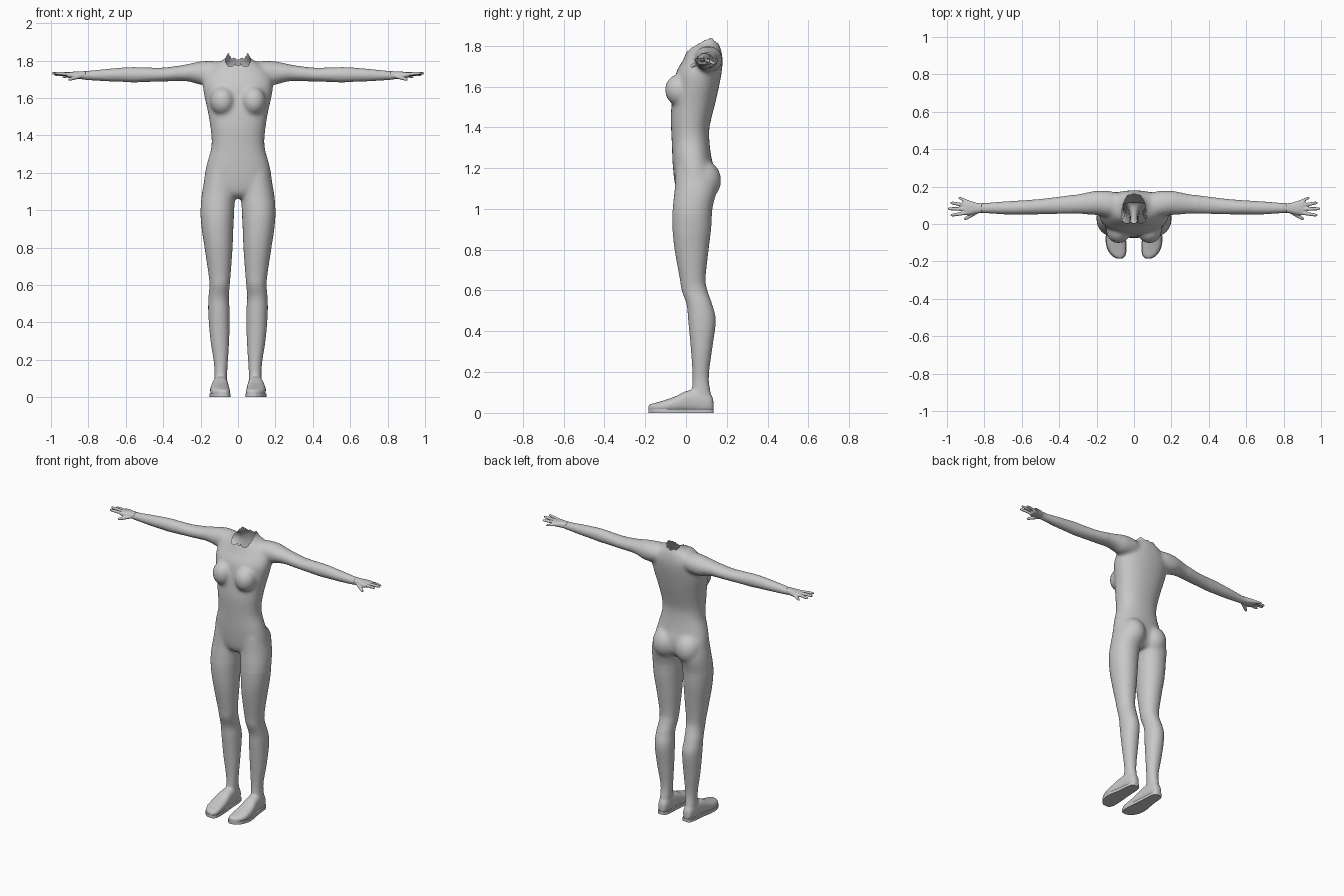
import bpy, bmesh, math
from mathutils import Vector, Matrix

if "Cube" in bpy.data.objects:
    bpy.data.objects.remove(bpy.data.objects["Cube"])

grey = bpy.data.materials.new("plain grey")
grey.diffuse_color = (0.58, 0.58, 0.58, 1)
grey.use_nodes = True
grey.node_tree.nodes["Principled BSDF"].inputs["Base Color"].default_value = grey.diffuse_color


def resample(rows, n=5):
    """Catmull-Rom interpolation of section rows."""
    out = []
    for i in range(len(rows) - 1):
        a, b, c, d = (rows[max(i - 1, 0)], rows[i], rows[i + 1], rows[min(i + 2, len(rows) - 1)])
        for k in range(n):
            t = k / n
            out.append([0.5 * (2 * q + (r - p) * t + (2 * p - 5 * q + 4 * r - s) * t * t
                               + (3 * q - p - 3 * r + s) * t ** 3) for p, q, r, s in zip(a, b, c, d)])
    out.append(list(rows[-1]))
    return out


def loft(bm, rows, section, power=2.0, sides=28):
    """Closed tube; section(row) gives centre, first radius vector, second radius vector."""
    rings = []
    for row in resample(rows):
        c, u, v = (Vector(p) for p in section(row))
        ring = []
        for k in range(sides):
            a = math.tau * k / sides
            co, si = math.cos(a), math.sin(a)
            ring.append(bm.verts.new(c + u * math.copysign(abs(co) ** (2 / power), co)
                                     + v * math.copysign(abs(si) ** (2 / power), si)))
        rings.append(ring)
    for r, q in zip(rings, rings[1:]):
        for k in range(sides):
            j = (k + 1) % sides
            bm.faces.new((r[k], r[j], q[j], q[k]))
    bm.faces.new(rings[0])
    bm.faces.new(rings[-1])


def ball(bm, centre, radii):
    bmesh.ops.create_uvsphere(bm, u_segments=32, v_segments=20, radius=1,
                              matrix=Matrix.Translation(centre) @ Matrix.Diagonal((*radii, 1)))


def finish(bm, name):
    bmesh.ops.recalc_face_normals(bm, faces=bm.faces[:])
    me = bpy.data.meshes.new(name)
    bm.to_mesh(me)
    bm.free()
    ob = bpy.data.objects.new(name, me)
    bpy.context.collection.objects.link(ob)
    me.materials.append(grey)
    return ob


def fuse(ob, voxel):
    """Merge overlapping shells into one skin."""
    mod = ob.modifiers.new("fuse", 'REMESH')
    mod.mode, mod.voxel_size = 'VOXEL', voxel
    bpy.context.view_layer.update()
    me = bpy.data.meshes.new_from_object(ob.evaluated_get(bpy.context.evaluated_depsgraph_get()))
    ob.modifiers.clear()
    ob.data = me
    me.materials.clear()
    me.materials.append(grey)
    bm = bmesh.new()
    bm.from_mesh(me)
    return bm


def relax(bm, verts, times):
    for _ in range(times):
        bmesh.ops.smooth_vert(bm, verts=verts, factor=0.5, use_axis_x=True, use_axis_y=True, use_axis_z=True)


def store(bm, ob):
    for f in bm.faces:
        f.smooth = True
        f.material_index = 0
    bm.to_mesh(ob.data)
    bm.free()


# Section tables: torso (z, half width, front y, back y)
TORSO = [(1.065, .05, -.02, .10), (1.09, .12, -.045, .125), (1.13, .178, -.056, .14), (1.19, .178, -.063, .14),
         (1.25, .166, -.067, .125), (1.33, .144, -.07, .115), (1.39, .142, -.073, .114), (1.45, .149, -.075, .126),
         (1.52, .16, -.07, .144), (1.60, .178, -.06, .162), (1.67, .188, -.048, .175), (1.73, .172, -.015, .18),
         (1.78, .122, .008, .172), (1.81, .07, .025, .16), (1.84, .057, .035, .152), (1.88, .055, .04, .146)]
# leg (z, outer x, inner x, front y, back y)
LEG = [(1.20, .170, .03, -.05, .13), (1.10, .192, .015, -.056, .15), (1.0, .201, .02, -.066, .13),
       (.90, .194, .025, -.066, .123), (.80, .179, .029, -.056, .111), (.66, .158, .039, -.031, .096),
       (.60, .153, .044, -.021, .105), (.53, .158, .049, .003, .129), (.45, .159, .044, .011, .146),
       (.31, .148, .047, .024, .128), (.176, .128, .055, .032, .112), (.08, .127, .059, .025, .125),
       (.02, .127, .058, .02, .132)]
# arm (x, z, y, half height, half depth)
ARM = [(.06, 1.735, .10, .05, .06), (.13, 1.735, .107, .063, .07), (.20, 1.733, .113, .063, .066),
       (.25, 1.735, .11, .051, .06), (.30, 1.733, .107, .043, .053), (.40, 1.725, .10, .037, .046),
       (.50, 1.724, .093, .039, .041), (.56, 1.724, .09, .041, .039), (.62, 1.724, .088, .038, .037),
       (.70, 1.722, .086, .033, .034), (.80, 1.72, .085, .025, .027), (.84, 1.72, .085, .021, .027)]
# foot (y, centre x, half width, top z)
FOOT = [(.135, .092, .017, .06), (.125, .092, .027, .085), (.10, .092, .035, .10), (.05, .093, .039, .112),
        (0, .095, .044, .105), (-.05, .097, .051, .080), (-.10, .096, .053, .062), (-.14, .090, .048, .05),
        (-.17, .082, .034, .042), (-.184, .077, .015, .036)]

# Body skin: torso, chest, hips, legs, feet and arms fused together
bm = bmesh.new()
loft(bm, TORSO, lambda r: ((0, (r[2] + r[3]) / 2, r[0]), (r[1], 0, 0), (0, (r[3] - r[2]) / 2, 0)), 2.25, 40)
for s in (1, -1):
    loft(bm, LEG, lambda r: ((s * (r[1] + r[2]) / 2, (r[3] + r[4]) / 2, r[0]),
                             ((r[1] - r[2]) / 2, 0, 0), (0, (r[4] - r[3]) / 2, 0)), 2.1)
    loft(bm, ARM, lambda r: ((s * r[0], r[2], r[1]), (0, r[4], 0), (0, 0, r[3])))
    loft(bm, FOOT, lambda r: ((s * r[1], r[0], r[3] / 2 + .003), (r[2], 0, 0), (0, 0, r[3] / 2 - .001)), 2.6)
    ball(bm, (s * .083, -.036, 1.583), (.066, .068, .077))      # chest
    ball(bm, (s * .085, .082, 1.14), (.085, .091, .10))         # seat muscles
body = finish(bm, "body")
bm = fuse(body, .0065)
relax(bm, bm.verts[:], 3)
relax(bm, [v for v in bm.verts if abs(v.co.x) < .33 and v.co.z > .98], 18)
relax(bm, [v for v in bm.verts if v.co.z < .17 and v.co.y > -.1], 6)


def above_neck(p):
    limit = min(1.79 + .62 * (p.y - .03), 1.852 - 1.4 * (p.y - .127)) + .006 * math.sin(110 * abs(p.x))
    return abs(p.x) < .08 and p.z > limit


# Open, ragged neck
bmesh.ops.delete(bm, geom=[v for v in bm.verts if above_neck(v.co)], context='VERTS')
store(bm, body)

# Hands: palm and spread fingers. Finger: root (x, y, z), tip (x, y, z), radius
FINGERS = [((.885, .118, 1.722), (.938, .141, 1.712), .0085), ((.895, .099, 1.726), (.983, .114, 1.724), .0095),
           ((.897, .080, 1.728), (.997, .082, 1.732), .0098), ((.893, .060, 1.726), (.982, .046, 1.733), .0095),
           ((.845, .062, 1.715), (.908, .024, 1.698), .0105)]
PALM = [(.815, .085, .026, .022), (.84, .085, .028, .02), (.87, .086, .036, .019),
        (.90, .087, .041, .016), (.915, .088, .036, .011)]
for s, side in ((1, "left"), (-1, "right")):
    bm = bmesh.new()
    loft(bm, PALM, lambda r: ((s * r[0], r[1], 1.722), (0, r[2], 0), (0, 0, r[3])), 2.4)
    for root, tip, rad in FINGERS:
        a, b = Vector(root), Vector(tip)
        across = Vector((b.y - a.y, a.x - b.x, 0)).normalized()

        def ring(r):
            c = a.lerp(b, r[0])
            return (s * c.x, c.y, c.z), (s * across.x * r[1], across.y * r[1], 0), (0, 0, r[1])
        loft(bm, [(-.2, rad), (.4, rad), (.8, rad * .88), (.95, rad * .6), (1, rad * .2)], ring, 2, 14)
    hand = finish(bm, side + "_hand")
    bm = fuse(hand, .0035)
    relax(bm, bm.verts[:], 2)
    store(bm, hand)

    # Flat shoe sole following the foot outline
    bm = bmesh.new()
    rows = resample(FOOT, 3)
    outline = [(s * (r[1] + r[2] + .002), r[0]) for r in rows]
    outline += [(s * (r[1] - r[2] - .002), r[0]) for r in reversed(rows)]
    face = bm.faces.new([bm.verts.new((x, y, 0)) for x, y in outline])
    top = bmesh.ops.extrude_face_region(bm, geom=[face])["geom"]
    bmesh.ops.translate(bm, vec=(0, 0, .02), verts=[g for g in top if isinstance(g, bmesh.types.BMVert)])
    sole = finish(bm, side + "_sole")
    bpy.ops.object.select_all(action='DESELECT')
    sole.select_set(True)
    bpy.context.view_layer.objects.active = sole
    bpy.ops.object.shade_smooth_by_angle(angle=math.radians(40))
